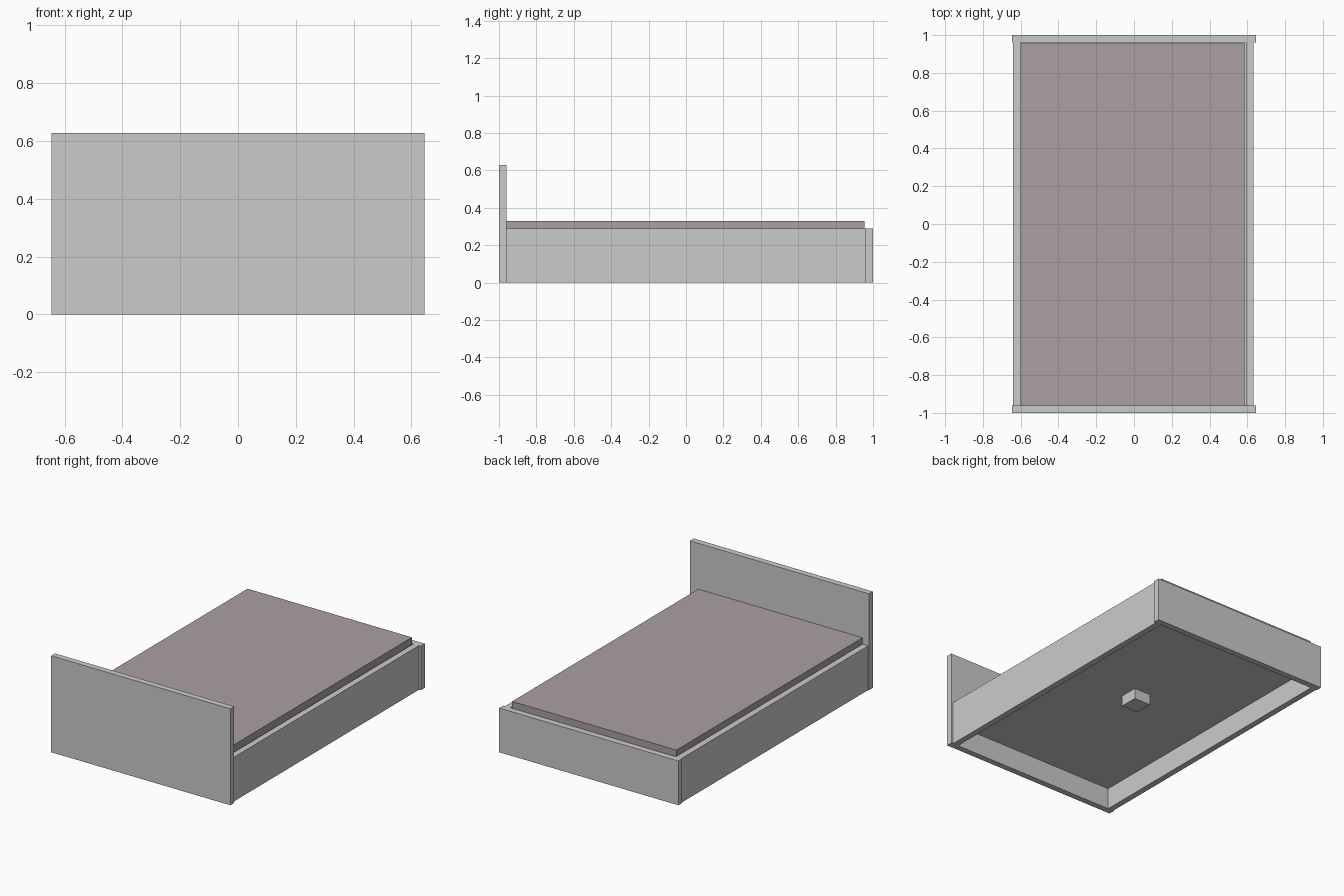
import bpy
import bmesh
from mathutils import Vector

if "Cube" in bpy.data.objects:
    bpy.data.objects.remove(bpy.data.objects["Cube"])


def box(name, lo, hi, material=None):
    lo, hi = Vector(lo), Vector(hi)
    bm = bmesh.new()
    bmesh.ops.create_cube(bm, size=1)
    bmesh.ops.scale(bm, vec=hi - lo, verts=bm.verts)
    bmesh.ops.translate(bm, vec=(lo + hi) / 2, verts=bm.verts)
    mesh = bpy.data.meshes.new(name)
    bm.to_mesh(mesh)
    bm.free()
    obj = bpy.data.objects.new(name, mesh)
    bpy.context.collection.objects.link(obj)
    if material:
        mesh.materials.append(material)
    return obj


W, T, RAIL_H = 0.645, 0.04, 0.288

# End boards: tall at the front, low at the back
box("headboard", (-W, -1, 0), (W, -1 + T, 0.628))
box("footboard", (-W, 1 - T, 0), (W, 1, RAIL_H))

# Side rails, sitting slightly left of centre
for side, x in (("left", -0.64), ("right", 0.592)):
    box(side + "_rail", (x, -1 + T, 0), (x + T, 1 - T, RAIL_H))

# Support panel between the rails, with a short centre foot beneath
box("base_panel", (-0.60, -0.96, 0.14), (0.592, 0.96, 0.178))
box("centre_foot", (-0.06, -0.04, 0.07), (0.06, 0.08, 0.14))

# Mattress
fabric = bpy.data.materials.new("mattress_fabric")
fabric.diffuse_color = (0.40, 0.35, 0.355, 1)
fabric.use_nodes = True
fabric.node_tree.nodes["Principled BSDF"].inputs["Base Color"].default_value = fabric.diffuse_color
box("mattress", (-0.60, -0.96, 0.178), (0.584, 0.955, 0.33), fabric)
